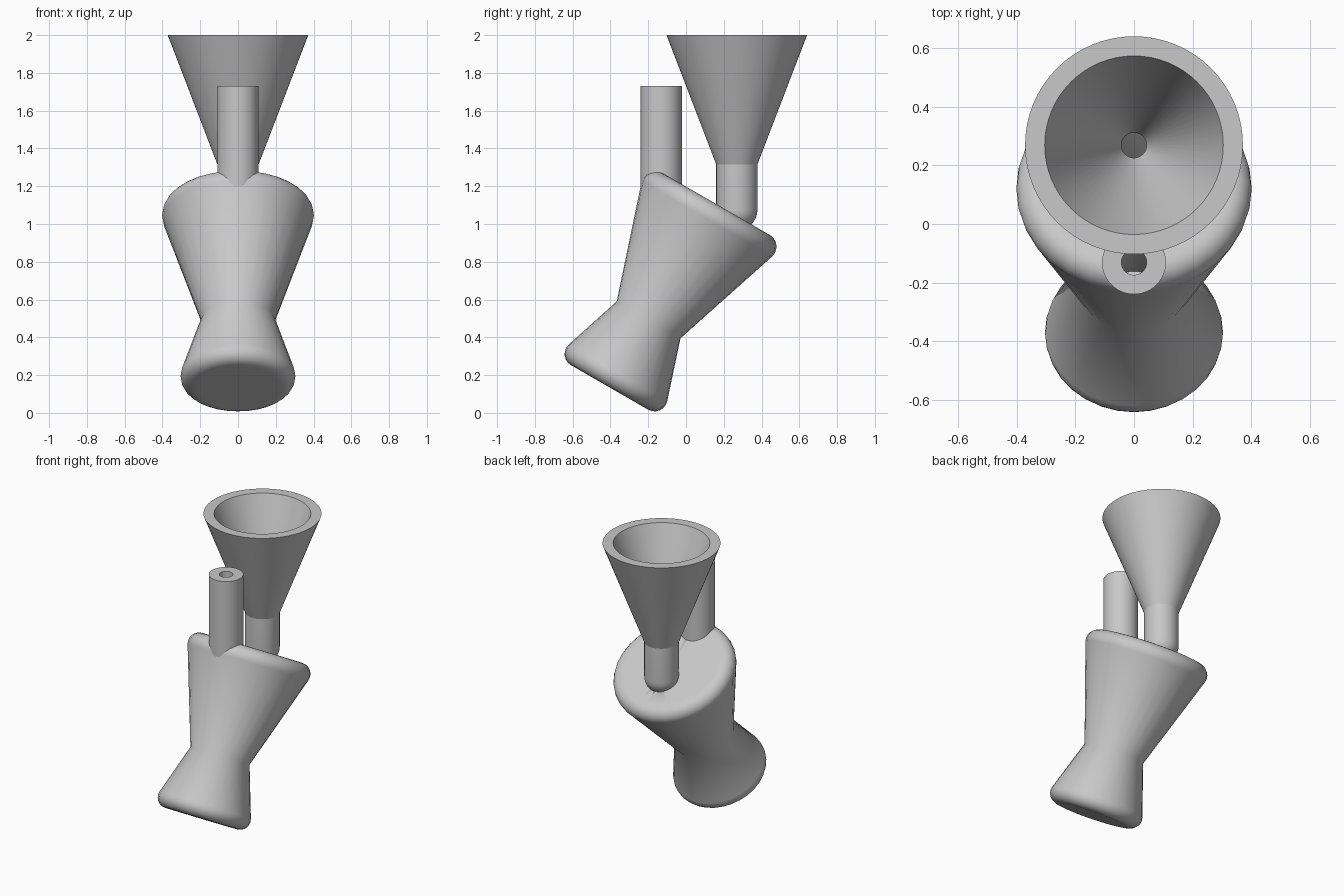
import bpy, bmesh, math
from mathutils import Matrix

if "Cube" in bpy.data.objects:
    bpy.data.objects.remove(bpy.data.objects["Cube"])

grey = bpy.data.materials.new("plain_grey")
grey.diffuse_color = (0.58, 0.58, 0.58, 1)
grey.use_nodes = True
grey.node_tree.nodes["Principled BSDF"].inputs["Base Color"].default_value = grey.diffuse_color


def lathe(name, loops, segs, angle=30, matrix=Matrix()):
    """Revolve (radius, height) profiles about z; radius 0 becomes a pole."""
    bm = bmesh.new()
    for pts, closed in loops:
        rings = []
        for r, z in pts:
            if r < 1e-6:
                rings.append([bm.verts.new((0, 0, z))] * segs)
            else:
                rings.append([bm.verts.new((r * math.cos(a), r * math.sin(a), z))
                              for a in (2 * math.pi * i / segs for i in range(segs))])
        pairs = list(zip(rings, rings[1:])) + ([(rings[-1], rings[0])] if closed else [])
        for a, b in pairs:
            for i in range(segs):
                j = (i + 1) % segs
                quad = list(dict.fromkeys((a[i], a[j], b[j], b[i])))
                bm.faces.new(quad)
    bm.transform(matrix)
    me = bpy.data.meshes.new(name)
    bm.to_mesh(me)
    bm.free()
    ob = bpy.data.objects.new(name, me)
    bpy.context.collection.objects.link(ob)
    me.materials.append(grey)
    bpy.ops.object.select_all(action='DESELECT')
    ob.select_set(True)
    bpy.context.view_layer.objects.active = ob
    bpy.ops.object.shade_smooth_by_angle(angle=math.radians(angle))
    return ob


def arc(cr, cz, rad, a0, a1, n=6):
    return [(cr + rad * math.cos(math.radians(a0 + (a1 - a0) * i / n)),
             cz + rad * math.sin(math.radians(a0 + (a1 - a0) * i / n))) for i in range(n + 1)]


# Hollow hourglass body, leaning back 30 degrees, with rounded rims
SLOPE = 18.3
outer = ([(0, -0.413), (0.215, -0.413)]
         + arc(0.236, -0.345, 0.068, -90, SLOPE)
         + [(0.195, 0)]
         + arc(0.331, 0.639, 0.071, -SLOPE, 90)
         + [(0.31, 0.71), (0, 0.71)])
inner = [(0, 0.64), (0.338, 0.64), (0.127, 0), (0.24, -0.343), (0, -0.343)]
lean = Matrix.Translation((0, -0.198, 0.4925)) @ Matrix.Rotation(math.radians(-30), 4, 'X')
body = lathe("body", [(outer, False), (inner, False)], 32, 42, lean)

BORE = 0.043
FRONT_Y, BACK_Y = -0.131, 0.269

# Straight front pipe
lathe("front_pipe", [([(BORE, 1.13), (0.109, 1.13), (0.109, 1.73), (BORE, 1.73)], True)],
      64, 30, Matrix.Translation((0, FRONT_Y, 0)))

# Funnel with a stem whose lower end is rounded
stem = [p for p in arc(0, 1.075, 0.109, -90, 0, 12) if p[0] > BORE]
stem.insert(0, (BORE, 0.975))
funnel = stem + [(0.109, 1.315), (0.372, 2.0), (0.305, 2.0), (BORE, 1.315)]
lathe("funnel", [(funnel, True)], 64, 19, Matrix.Translation((0, BACK_Y, 0)))

# Bores through the body's top wall
for label, y in (("front", FRONT_Y), ("back", BACK_Y)):
    cutter = lathe(label + "_bore_cutter",
                   [([(0, 0.85), (BORE, 0.85), (BORE, 1.5), (0, 1.5)], False)],
                   32, 30, Matrix.Translation((0, y, 0)))
    cutter.hide_render = True
    cutter.display_type = 'WIRE'
    mod = body.modifiers.new(label + "_bore", 'BOOLEAN')
    mod.operation = 'DIFFERENCE'
    mod.solver = 'EXACT'
    mod.object = cutter
